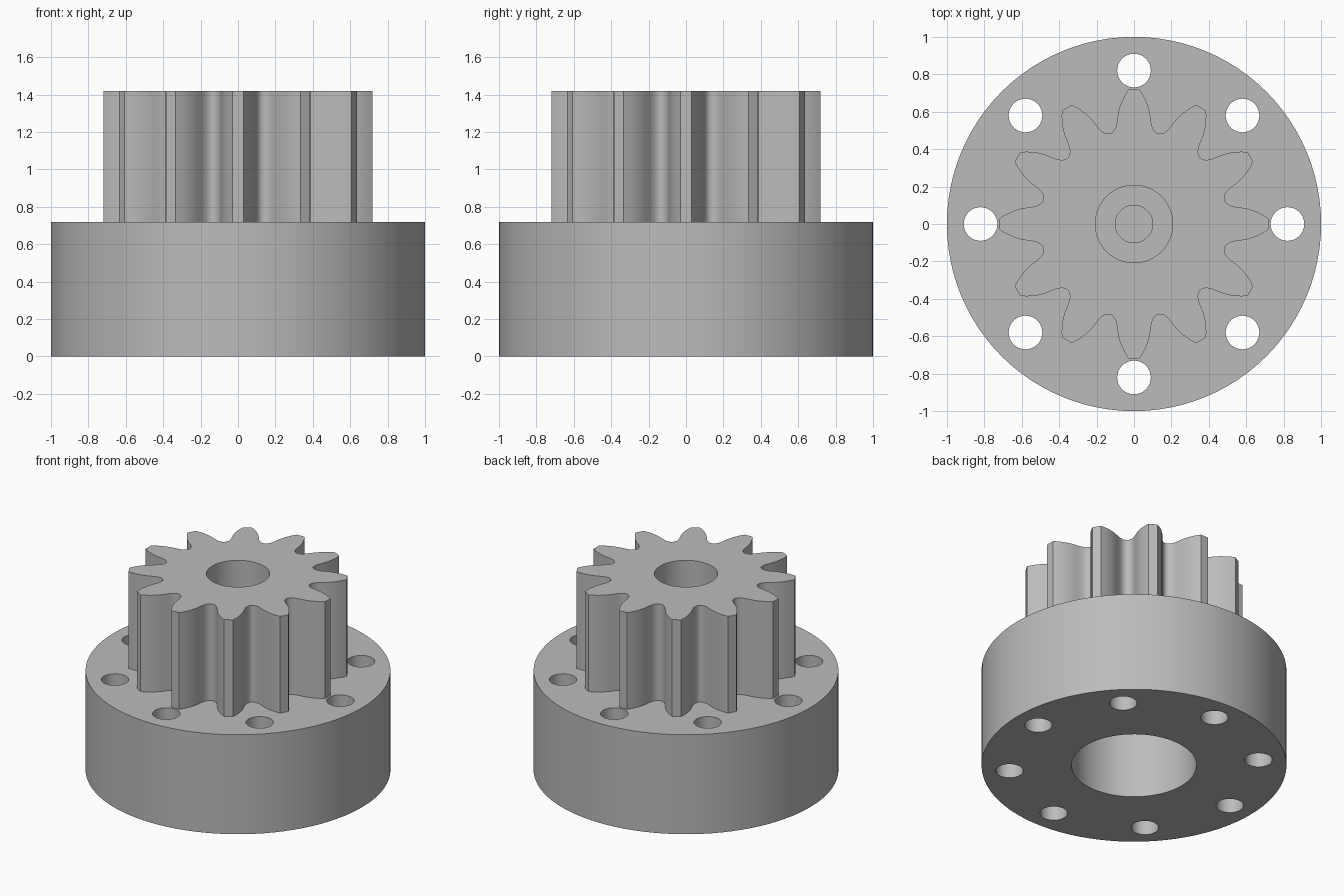
import bpy
import bmesh
import math

cube = bpy.data.objects.get("Cube")
if cube:
    bpy.data.objects.remove(cube, do_unlink=True)

grey = bpy.data.materials.new("plain grey")
grey.use_nodes = True
COLOR = (0.5, 0.5, 0.5, 1)
grey.diffuse_color = COLOR
grey.node_tree.nodes["Principled BSDF"].inputs["Base Color"].default_value = COLOR

TEETH, BOLTS = 12, 8
BASE_TOP, GEAR_TOP = 0.72, 1.42


def prism(name, outline, z0, z1):
    """Extrude a closed 2D outline from z0 to z1."""
    bm = bmesh.new()
    face = bm.faces.new([bm.verts.new((x, y, z0)) for x, y in outline])
    top = bmesh.ops.extrude_face_region(bm, geom=[face])["geom"]
    verts = [v for v in top if isinstance(v, bmesh.types.BMVert)]
    bmesh.ops.translate(bm, verts=verts, vec=(0, 0, z1 - z0))
    bmesh.ops.recalc_face_normals(bm, faces=bm.faces[:])
    mesh = bpy.data.meshes.new(name)
    bm.to_mesh(mesh)
    bm.free()
    mesh.materials.append(grey)
    obj = bpy.data.objects.new(name, mesh)
    bpy.context.collection.objects.link(obj)
    return obj


def circle(radius, count, cx=0, cy=0):
    angles = [math.tau * i / count for i in range(count)]
    return [(cx + radius * math.cos(a), cy + radius * math.sin(a)) for a in angles]


def combine(target, tool, operation):
    """Apply a boolean and drop the tool object."""
    mod = target.modifiers.new(operation, "BOOLEAN")
    mod.operation = operation
    mod.solver = "EXACT"
    mod.object = tool
    bpy.context.view_layer.objects.active = target
    bpy.ops.object.modifier_apply(modifier=mod.name)
    bpy.data.objects.remove(tool, do_unlink=True)


# Tooth flank from the tip corner down to the middle of the valley
flank = [(0.718, 0.03), (0.69, 0.048), (0.66, 0.063), (0.63, 0.075), (0.6, 0.083),
         (0.57, 0.088), (0.54, 0.092), (0.52, 0.097), (0.502, 0.105), (0.49, 0.116)]
valley = (0.483, 0.1294)
tooth = [(x, -y) for x, y in reversed(flank)] + flank + [valley]
gear_outline = []
for i in range(TEETH):
    c, s = math.cos(math.tau * i / TEETH), math.sin(math.tau * i / TEETH)
    gear_outline += [(x * c - y * s, x * s + y * c) for x, y in tooth]

# Round base with the toothed pinion standing on it
body = prism("pinion_hub", circle(1, 96), 0, BASE_TOP)
combine(body, prism("pinion", gear_outline, BASE_TOP - 0.1, GEAR_TOP), "UNION")

# Ring of bolt holes through the base
for i in range(BOLTS):
    a = math.tau * i / BOLTS
    outline = circle(0.09, 32, 0.82 * math.cos(a), 0.82 * math.sin(a))
    combine(body, prism("bolt_hole", outline, -0.1, BASE_TOP + 0.1), "DIFFERENCE")

# Wide bore below, stepped blind bore above
for name, radius, z0, z1 in [("lower_bore", 0.41, -0.1, 0.5),
                             ("upper_bore", 0.207, 0.82, 1.6),
                             ("pilot_bore", 0.1, 0.65, 0.9)]:
    combine(body, prism(name, circle(radius, 64), z0, z1), "DIFFERENCE")

# Smooth curved walls, crisp rims and tooth tips
bpy.ops.object.select_all(action="DESELECT")
body.select_set(True)
bpy.context.view_layer.objects.active = body
bpy.ops.object.shade_smooth_by_angle(angle=math.radians(30))
